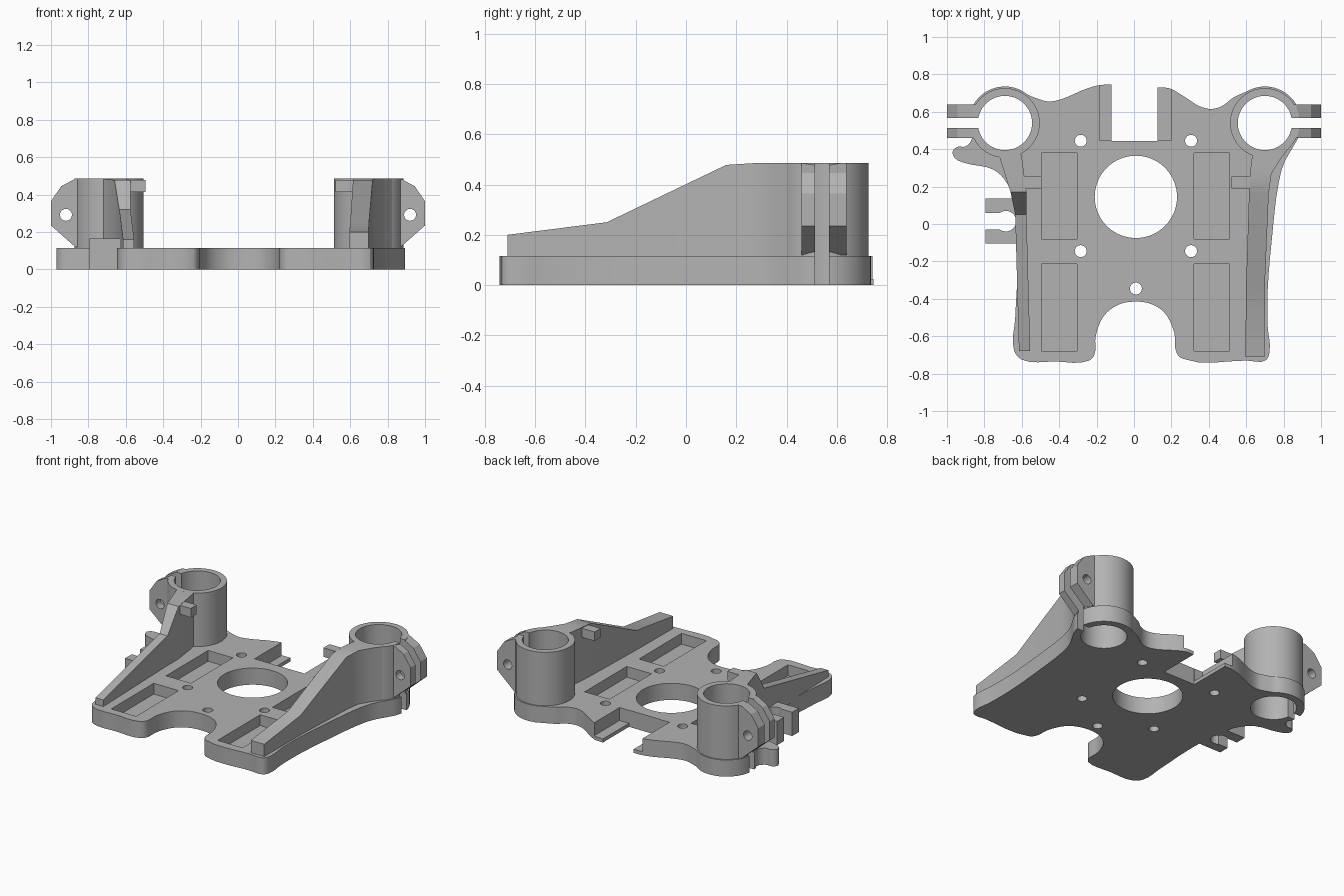
import bpy
import bmesh
from math import cos, sin, radians
from mathutils import Vector
from mathutils.geometry import interpolate_bezier

cube = bpy.data.objects.get("Cube")
if cube:
    bpy.data.objects.remove(cube, do_unlink=True)

grey = bpy.data.materials.new("plain grey")
grey.use_nodes = True
grey.diffuse_color = (0.45, 0.45, 0.45, 1)
grey.node_tree.nodes["Principled BSDF"].inputs["Base Color"].default_value = grey.diffuse_color

PLATE, TOP = 0.115, 0.485
COLLAR_Y = 0.54
COLLARS = {"right": (-1, -0.69), "left": (1, 0.70)}


def finish(name, bm):
    bmesh.ops.recalc_face_normals(bm, faces=bm.faces)
    mesh = bpy.data.meshes.new(name)
    bm.to_mesh(mesh)
    bm.free()
    mesh.materials.append(grey)
    ob = bpy.data.objects.new(name, mesh)
    bpy.context.collection.objects.link(ob)
    return ob


def prism(name, pts, lo, hi, along_y=False):
    """Extrude a flat outline along z, or along y for an x-z outline."""
    bm = bmesh.new()
    rings = [[bm.verts.new((p[0], h, p[1]) if along_y else (p[0], p[1], h)) for p in pts]
             for h in (lo, hi)]
    for ring in rings:
        bm.faces.new(ring)
    n = len(pts)
    for i in range(n):
        j = (i + 1) % n
        bm.faces.new((rings[0][i], rings[0][j], rings[1][j], rings[1][i]))
    return finish(name, bm)


def box(name, x0, x1, y0, y1, z0, z1):
    return prism(name, [(x0, y0), (x1, y0), (x1, y1), (x0, y1)], z0, z1)


def arc(cx, cy, r, a0, a1, n):
    angles = [radians(a0 + (a1 - a0) * i / n) for i in range(n + 1)]
    return [(cx + r * cos(a), cy + r * sin(a)) for a in angles]


def circle(cx, cy, r, n=64):
    return arc(cx, cy, r, 0, 360, n)[:-1]


def smooth_path(pts, steps=5):
    """Soft curve through the points."""
    p = [Vector(q) for q in pts]
    seg = [(b - a).normalized() for a, b in zip(p, p[1:])]
    tan = [seg[0]] + [(a + b).normalized() for a, b in zip(seg, seg[1:])] + [seg[-1]]
    out = []
    for i in range(len(p) - 1):
        h = (p[i + 1] - p[i]).length / 3
        out += interpolate_bezier(p[i], p[i] + tan[i] * h, p[i + 1] - tan[i + 1] * h,
                                  p[i + 1], steps)[:-1]
    return out + [p[-1]]


def cut(ob, cutters):
    """Subtract each cutter, then discard it."""
    bpy.ops.object.select_all(action="DESELECT")
    bpy.context.view_layer.objects.active = ob
    ob.select_set(True)
    for c in cutters:
        c.hide_render = True
        mod = ob.modifiers.new("cut", "BOOLEAN")
        mod.operation = "DIFFERENCE"
        mod.solver = "EXACT"
        mod.object = c
        bpy.ops.object.modifier_apply(modifier=mod.name)
        bpy.data.objects.remove(c, do_unlink=True)


def bore(cx):
    return prism("bore_cutter", circle(cx, COLLAR_Y, 0.145), -0.1, 0.6)


def slit(s, cx):
    a, b = sorted((cx + s * 0.1, s * 1.1))
    return box("slit_cutter", a, b, 0.513, 0.568, -0.1, 0.6)


def rib(name, stations):
    """Loft a wall through (y, top, inner x, outer x) stations."""
    bm = bmesh.new()
    rings = [[bm.verts.new(v) for v in ((a, y, 0.1), (b, y, 0.1), (b, y, z), (a, y, z))]
             for y, z, a, b in stations]
    bm.faces.new(rings[0])
    bm.faces.new(rings[-1])
    for r, t in zip(rings, rings[1:]):
        for i in range(4):
            j = (i + 1) % 4
            bm.faces.new((r[i], r[j], t[j], t[i]))
    return finish(name, bm)


# Base plate outline, clockwise from the back notch
outline = smooth_path(
    [(0.125, 0.73), (0.19, 0.725), (0.27, 0.68), (0.35, 0.63), (0.41, 0.615), (0.47, 0.63),
     (0.53, 0.675)]
    + arc(0.70, COLLAR_Y, 0.195, 120, -35, 12)
    + [(0.8, 0.32), (0.77, 0.2), (0.74, -0.05), (0.715, -0.35), (0.715, -0.55), (0.725, -0.68),
       (0.705, -0.728), (0.6, -0.73), (0.26, -0.72), (0.228, -0.69), (0.215, -0.58),
       (0.16, -0.47), (0.08, -0.424), (0, -0.415), (-0.08, -0.43), (-0.16, -0.49),
       (-0.205, -0.6), (-0.212, -0.7), (-0.24, -0.73), (-0.42, -0.735), (-0.6, -0.725),
       (-0.64, -0.68), (-0.635, -0.5), (-0.62, -0.15), (-0.64, 0.1), (-0.68, 0.22),
       (-0.75, 0.29), (-0.9, 0.325), (-0.955, 0.35), (-0.97, 0.385), (-0.945, 0.412), (-0.9, 0.415)]
    + arc(-0.69, COLLAR_Y, 0.195, 205, 50, 12)
    + [(-0.52, 0.672), (-0.46, 0.655), (-0.39, 0.667), (-0.25, 0.725), (-0.18, 0.743),
       (-0.12, 0.745)])
plate = prism("base_plate", outline + [(-0.12, 0.445), (0.125, 0.445)], 0, PLATE)

# Openings, shallow pockets and back ledges
cutters = [prism("centre_cutter", circle(0.01, 0.145, 0.22, 80), -0.1, 0.3)]
for x, y in [(-0.285, 0.445), (0.305, 0.445), (-0.285, -0.145), (0.305, -0.145), (0.01, -0.345)]:
    cutters.append(prism("screw_cutter", circle(x, y, 0.032, 24), -0.1, 0.3))
for x in (-0.495, 0.32):
    for y0, y1 in [(-0.68, -0.215), (-0.08, 0.38)]:
        cutters.append(box("pocket_cutter", x, x + 0.19, y0, y1, 0.04, 0.3))
for x0, x1 in [(-0.185, -0.1), (0.1, 0.197)]:
    cutters.append(box("ledge_cutter", x0, x1, 0.446, 0.8, 0.025, 0.3))
for s, cx in COLLARS.values():
    cutters += [bore(cx), slit(s, cx)]
cut(plate, cutters)
parts = [plate]

# Split clamp collars with bolted ears
for side, (s, cx) in COLLARS.items():
    collar = prism(side + "_collar", circle(cx, COLLAR_Y, 0.186), 0.1, TOP)
    cut(collar, [bore(cx), slit(s, cx)])
    profile = [(0.8, TOP), (0.87, TOP), (0.945, 0.445), (1, 0.365), (1, 0.235),
               (0.87, 0.12), (0.8, 0.12)]
    ear = prism(side + "_clamp_ears", [(s * x, z) for x, z in profile], 0.46, 0.638, True)
    bolt = prism("bolt_cutter", circle(s * 0.92, 0.292, 0.032, 24), 0.3, 0.8, True)
    cut(ear, [bore(cx), slit(s, cx), bolt])
    parts += [collar, ear]

# Sloping ribs that brace the collars
left_rib = rib("left_rib", [(-0.71, 0.2, 0.595, 0.698), (-0.315, 0.25, 0.6, 0.7),
                            (0.16, 0.478, 0.615, 0.72), (0.27, TOP, 0.62, 0.735),
                            (0.35, TOP, 0.63, 0.785), (0.43, TOP, 0.66, 0.845)])
right_rib = rib("right_rib", [(-0.68, 0.16, -0.555, -0.615), (0.05, 0.32, -0.575, -0.635),
                              (0.17, 0.478, -0.575, -0.66), (0.36, TOP, -0.6, -0.72),
                              (0.42, TOP, -0.62, -0.76)])
cut(left_rib, [bore(0.70)])
cut(right_rib, [bore(-0.69)])
parts += [left_rib, right_rib]

# Small tabs on the inner faces of the ribs
parts.append(box("left_tab", 0.522, 0.64, 0.19, 0.255, 0.415, 0.478))
parts.append(box("right_tab", -0.62, -0.495, 0.19, 0.255, 0.415, 0.478))

# Open side clip
clip = box("side_clip", -0.793, -0.6, -0.103, 0.135, 0, 0.165)
cut(clip, [box("gap_cutter", -0.9, -0.685, -0.03, 0.06, -0.1, 0.3),
           prism("round_cutter", circle(-0.685, 0.015, 0.055, 32), -0.1, 0.3)])
parts.append(clip)

for ob in parts:
    bpy.ops.object.select_all(action="DESELECT")
    bpy.context.view_layer.objects.active = ob
    ob.select_set(True)
    bpy.ops.object.shade_smooth_by_angle(angle=radians(25))
